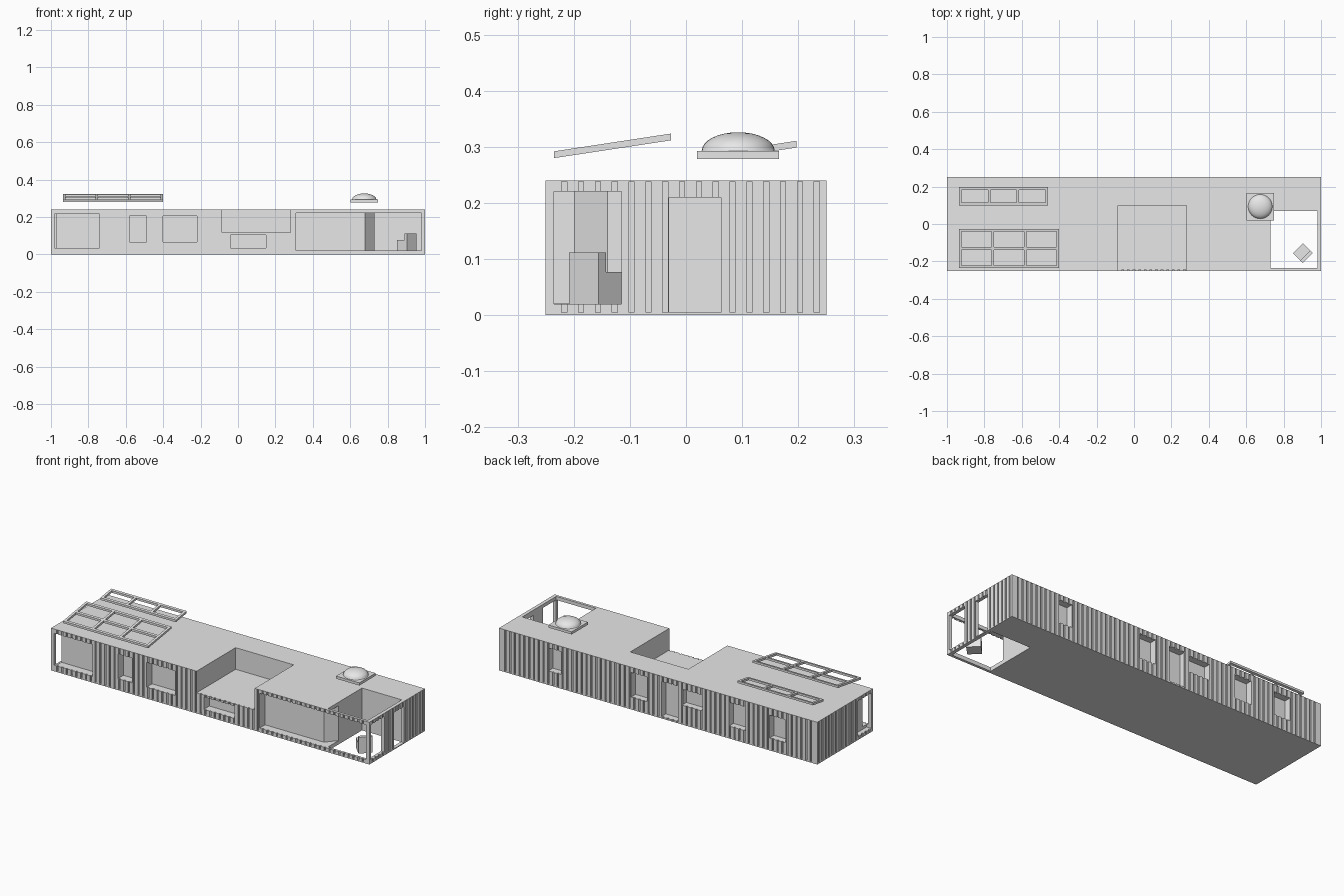
import bpy, bmesh, math
from mathutils import Matrix, Vector

cube = bpy.data.objects.get("Cube")
if cube:
    bpy.data.objects.remove(cube, do_unlink=True)

grey = bpy.data.materials.new("plain_grey")
grey.use_nodes = True
grey.diffuse_color = (0.8, 0.8, 0.8, 1)
grey.node_tree.nodes["Principled BSDF"].inputs["Base Color"].default_value = (0.8, 0.8, 0.8, 1)


def add_box(bm, x0, x1, y0, y1, z0, z1):
    size = Matrix.Diagonal((x1 - x0, y1 - y0, z1 - z0, 1))
    centre = Matrix.Translation(((x0 + x1) / 2, (y0 + y1) / 2, (z0 + z1) / 2))
    return bmesh.ops.create_cube(bm, size=1, matrix=centre @ size)["verts"]


def add_prism(bm, outline, z0, z1):
    face = bm.faces.new([bm.verts.new((x, y, z0)) for x, y in outline])
    top = bmesh.ops.extrude_face_region(bm, geom=[face])["geom"]
    bmesh.ops.translate(bm, vec=(0, 0, z1 - z0),
                        verts=[v for v in top if isinstance(v, bmesh.types.BMVert)])


def finish(bm, name):
    bmesh.ops.recalc_face_normals(bm, faces=bm.faces)
    mesh = bpy.data.meshes.new(name)
    bm.to_mesh(mesh)
    bm.free()
    mesh.materials.append(grey)
    obj = bpy.data.objects.new(name, mesh)
    bpy.context.collection.objects.link(obj)
    return obj


def cut(target, bm):
    cutter = finish(bm, "cutter")
    cutter.hide_render = True
    mod = target.modifiers.new("cut", "BOOLEAN")
    mod.operation, mod.solver, mod.object = "DIFFERENCE", "EXACT", cutter
    bpy.context.view_layer.objects.active = target
    bpy.ops.object.modifier_apply(modifier=mod.name)
    bpy.data.objects.remove(cutter, do_unlink=True)


# Main shell
bm = bmesh.new()
add_box(bm, -1, 1, -0.25, 0.25, 0, 0.24)
building = finish(bm, "container_shell")

# Corrugation grooves on all four walls
PITCH, HALF, DEPTH = 0.03, 0.0045, 0.007
bm = bmesh.new()
for side in (-1, 1):
    for i in range(-32, 33):
        y0, y1 = sorted((side * (0.25 - DEPTH), side * 0.3))
        add_box(bm, i * PITCH - HALF, i * PITCH + HALF, y0, y1, 0.005, 0.238)
    for i in range(16):
        y = -0.217 + i * PITCH
        x0, x1 = sorted((side * (1 - DEPTH), side * 1.1))
        add_box(bm, x0, x1, y - HALF, y + HALF, 0.005, 0.238)
cut(building, bm)

# Roof terrace, recessed windows and the back door
front = [(-0.98, -0.74, 0.035, 0.215), (-0.58, -0.49, 0.065, 0.205),
         (-0.40, -0.22, 0.065, 0.205), (-0.04, 0.15, 0.035, 0.105)]
back = [(0.61, 0.69, 0.08, 0.21), (0.07, 0.17, 0.07, 0.21), (-0.12, -0.02, 0.01, 0.21),
        (-0.28, -0.15, 0.11, 0.20), (-0.55, -0.445, 0.07, 0.205), (-0.80, -0.70, 0.07, 0.20)]
bm = bmesh.new()
add_box(bm, -0.085, 0.28, -0.4, 0.1, 0.117, 0.4)
for x0, x1, z0, z1 in front:
    add_box(bm, x0, x1, -0.4, -0.2, z0, z1)
for x0, x1, z0, z1 in back:
    add_box(bm, x0, x1, 0.21, 0.4, z0, z1)
# Long open porch with a slanted end
add_prism(bm, [(0.31, -0.4), (0.98, -0.4), (0.98, -0.14),
               (0.73, -0.14), (0.68, -0.2), (0.31, -0.2)], 0.022, 0.22)
cut(building, bm)

# Open courtyard shaft and the corner opening at the other end
bm = bmesh.new()
add_box(bm, 0.73, 0.98, -0.235, 0.07, -0.2, 0.5)
add_box(bm, -1.2, -0.97, -0.235, -0.115, 0.02, 0.22)
cut(building, bm)

# Courtyard end window and doorway
bm = bmesh.new()
add_box(bm, 0.95, 1.2, -0.235, -0.115, 0.02, 0.22)
add_box(bm, 0.95, 1.2, -0.03, 0.062, 0.005, 0.21)
cut(building, bm)


# Tilted open roof frames
def roof_frame(name, x0, x1, y0, y1, z_low, columns, rows):
    bm = bmesh.new()
    bar, thick, slope = 0.014, 0.012, 0.152
    add_box(bm, x0, x1, y0, y1, z_low, z_low + thick)
    frame = finish(bm, name)
    bm = bmesh.new()
    w = (x1 - x0 - bar) / columns
    d = (y1 - y0 - bar) / rows
    for c in range(columns):
        for r in range(rows):
            x, y = x0 + bar + c * w, y0 + bar + r * d
            add_box(bm, x, x + w - bar, y, y + d - bar, 0, 1)
    cut(frame, bm)
    for v in frame.data.vertices:
        v.co.z += (v.co.y - y0) * slope


roof_frame("large_roof_frame", -0.935, -0.40, -0.235, -0.027, 0.28, 3, 2)
roof_frame("small_roof_frame", -0.935, -0.46, 0.10, 0.197, 0.284, 3, 1)

# Skylight base and dome
bm = bmesh.new()
add_box(bm, 0.602, 0.748, 0.02, 0.166, 0.278, 0.293)
finish(bm, "skylight_base")
bm = bmesh.new()
bmesh.ops.create_uvsphere(bm, u_segments=32, v_segments=16, radius=1)
bmesh.ops.bisect_plane(bm, geom=bm.verts[:] + bm.edges[:] + bm.faces[:],
                       plane_co=(0, 0, 0), plane_no=(0, 0, -1), clear_outer=True)
bmesh.ops.transform(bm, verts=bm.verts, matrix=Matrix.Translation((0.675, 0.093, 0.293))
                    @ Matrix.Diagonal((0.065, 0.065, 0.033, 1)))
dome = finish(bm, "skylight_dome")
dome.data.polygons.foreach_set("use_smooth", [True] * len(dome.data.polygons))

# Courtyard chair, turned toward the inner corner
bm = bmesh.new()
s = 0.037
add_prism(bm, [(-s, -s), (s, -s), (s, s), (-s, s)], 0.02, 0.077)
add_box(bm, -s, s, -s, -s + 0.019, 0.077, 0.112)
bmesh.ops.transform(bm, verts=bm.verts, matrix=Matrix.Translation((0.903, -0.156, 0))
                    @ Matrix.Rotation(math.radians(45), 4, "Z"))
finish(bm, "courtyard_chair")
